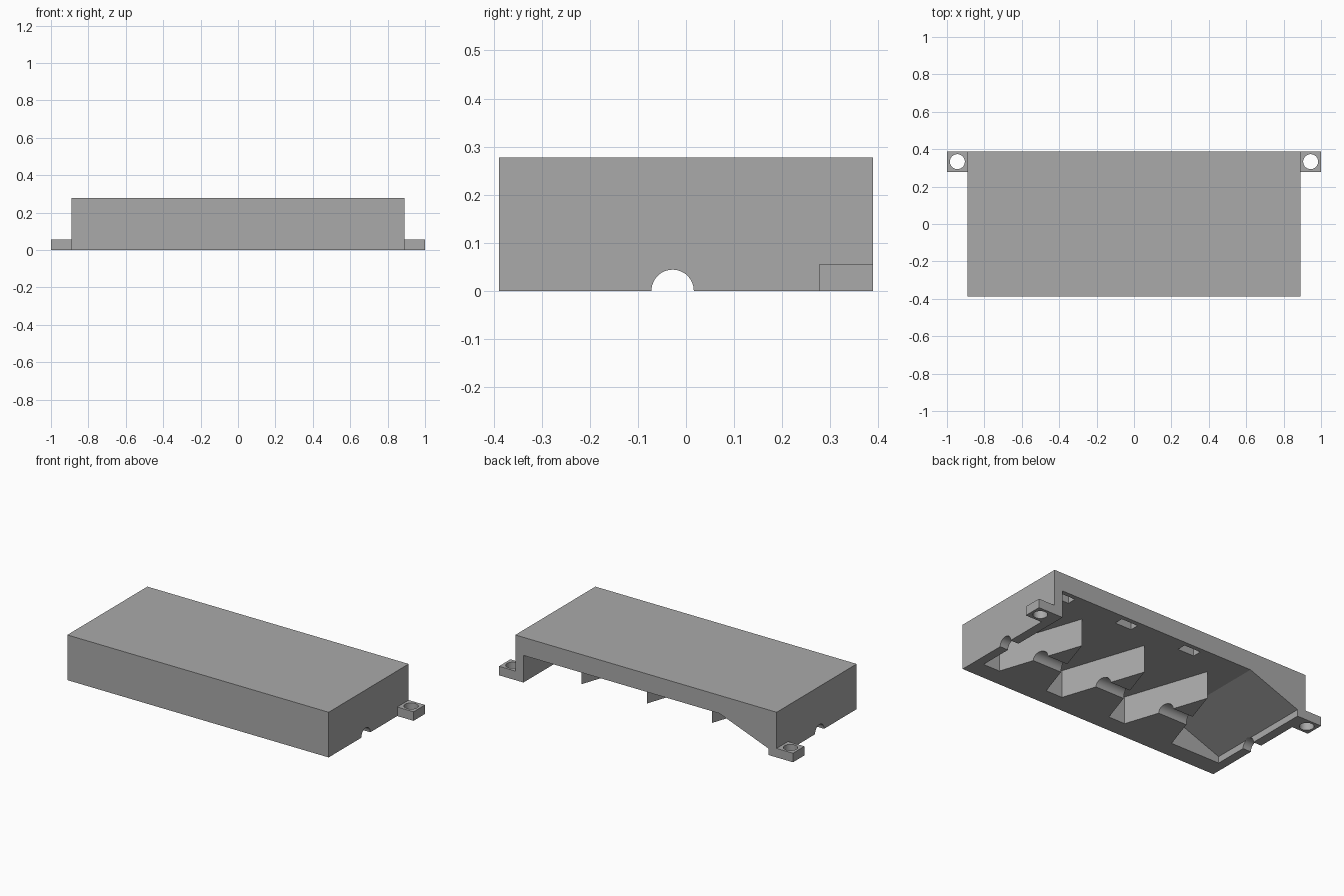
import bpy, bmesh, math
from mathutils import Vector

cube = bpy.data.objects.get("Cube")
if cube:
    bpy.data.objects.remove(cube, do_unlink=True)

U = 1 / 18            # design module
HALF_X, HALF_Y, TOP = 16 * U, 7 * U, 5 * U
CEILING = 3 * U
FRONT = -5 * U        # inner face of the front wall

gray = bpy.data.materials.new("plain gray")
gray.use_nodes = True
gray.diffuse_color = (0.4, 0.4, 0.4, 1)
gray.node_tree.nodes["Principled BSDF"].inputs["Base Color"].default_value = (0.4, 0.4, 0.4, 1)


def prism(name, points, direction):
    """Extrude a closed planar polygon along a direction."""
    bm = bmesh.new()
    face = bm.faces.new([bm.verts.new(p) for p in points])
    ext = bmesh.ops.extrude_face_region(bm, geom=[face])
    verts = [g for g in ext["geom"] if isinstance(g, bmesh.types.BMVert)]
    bmesh.ops.translate(bm, verts=verts, vec=Vector(direction))
    bmesh.ops.recalc_face_normals(bm, faces=bm.faces)
    mesh = bpy.data.meshes.new(name)
    bm.to_mesh(mesh)
    bm.free()
    mesh.materials.append(gray)
    obj = bpy.data.objects.new(name, mesh)
    bpy.context.collection.objects.link(obj)
    return obj


def box(name, x0, x1, y0, y1, z0, z1):
    return prism(name, [(x0, y0, z0), (x1, y0, z0), (x1, y1, z0), (x0, y1, z0)],
                 (0, 0, z1 - z0))


def circle(radius, count=48):
    return [(radius * math.cos(math.tau * i / count), radius * math.sin(math.tau * i / count))
            for i in range(count)]


def activate(obj):
    bpy.ops.object.select_all(action='DESELECT')
    obj.select_set(True)
    bpy.context.view_layer.objects.active = obj


def cut(obj, cutter):
    mod = obj.modifiers.new("cut", 'BOOLEAN')
    mod.operation, mod.solver, mod.object = 'DIFFERENCE', 'EXACT', cutter
    activate(obj)
    bpy.ops.object.modifier_apply(modifier=mod.name)


cutters = []

# Housing: closed block hollowed from below and from the back, with a ramp at one end
housing = box("housing", -HALF_X, HALF_X, -HALF_Y, HALF_Y, 0, TOP)
inner = 15 * U
profile = [(inner, -U), (inner, CEILING), (-9 * U, CEILING), (-inner, 0.04), (-inner, -U)]
cavity = prism("cavity_cutter", [(x, FRONT, z) for x, z in profile], (0, 13 * U, 0))
cutters.append(cavity)
cut(housing, cavity)

# Shallow slots in the ceiling, one above each channel
for x in (14 * U, 6 * U, -2 * U):
    slot = box("slot_cutter", x - U, x + U, 5.5 * U, 6.5 * U, CEILING - U / 2, CEILING + U)
    cutters.append(slot)
    cut(housing, slot)

# Wedge dividers tapering towards the open back
parts = [housing]
for i, x in enumerate((10 * U, 2 * U, -6 * U)):
    parts.append(prism(f"divider_{i + 1}",
                       [(x - 3 * U, FRONT, 0), (x + 3 * U, FRONT, 0), (x, 4 * U, 0)],
                       (0, 0, CEILING)))

# Rod groove running through the end walls and dividers
groove = prism("groove_cutter", [(-1.2, y - U / 2, z) for y, z in circle(0.044)], (2.4, 0, 0))
cutters.append(groove)
for part in parts:
    cut(part, groove)

# Mounting tabs with screw holes
for name, side in (("left_tab", 1), ("right_tab", -1)):
    x0, x1 = sorted((side * HALF_X, side * 18 * U))
    tab = box(name, x0, x1, 5 * U, HALF_Y, 0, U)
    hole = prism("hole_cutter", [(side * 17 * U + x, 6 * U + y, -U) for x, y in circle(0.04)],
                 (0, 0, 3 * U))
    cutters.append(hole)
    cut(tab, hole)
    parts.append(tab)

for cutter in cutters:
    bpy.data.objects.remove(cutter, do_unlink=True)

for part in parts:
    activate(part)
    bpy.ops.object.shade_smooth_by_angle(angle=math.radians(20))
